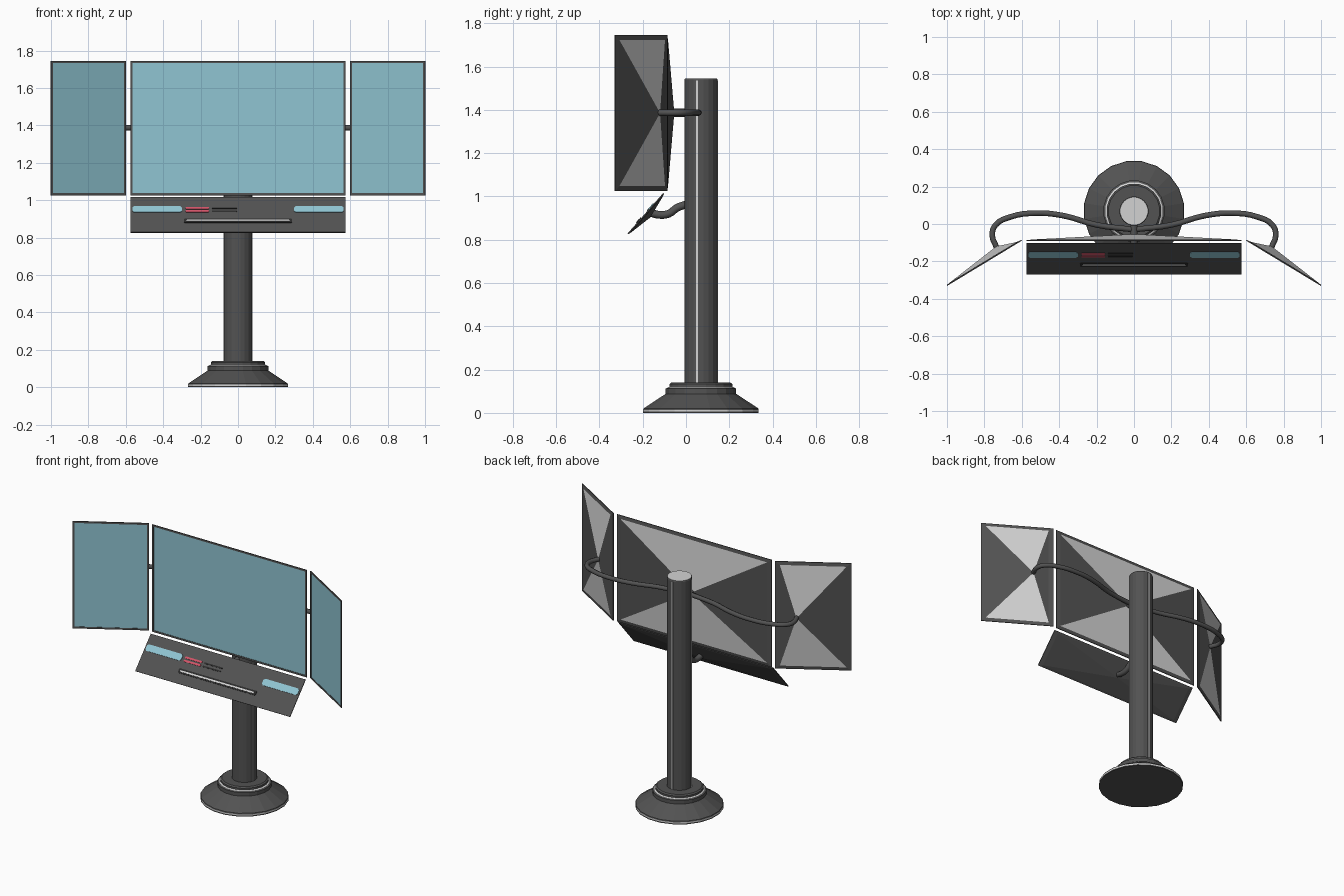
import bpy, bmesh, math
from mathutils import Vector as V

if "Cube" in bpy.data.objects:
    bpy.data.objects.remove(bpy.data.objects["Cube"])

def mat(name, rgb):
    m = bpy.data.materials.new(name)
    m.diffuse_color = (*rgb, 1)
    m.use_nodes = True
    m.node_tree.nodes["Principled BSDF"].inputs["Base Color"].default_value = m.diffuse_color
    return m

DARK = mat("dark_grey", (0.085, 0.085, 0.085))
LIGHT = mat("light_grey", (0.65, 0.65, 0.65))
GLASS = mat("pale_cyan", (0.28, 0.56, 0.65))
RED = mat("red", (0.65, 0.09, 0.14))
BLACK = mat("near_black", (0.025, 0.025, 0.025))

def finish(name, bm, mats, mirror=False):
    bmesh.ops.recalc_face_normals(bm, faces=bm.faces[:])
    me = bpy.data.meshes.new(name)
    bm.to_mesh(me)
    bm.free()
    for m in mats:
        me.materials.append(m)
    ob = bpy.data.objects.new(name, me)
    bpy.context.collection.objects.link(ob)
    if mirror:
        ob.modifiers.new("mirror", "MIRROR").use_clip = False
    return ob

def lathe(name, profile, sides, y, light_bands=()):
    """Closed turned shape; profile rows are (radius, z)."""
    bm = bmesh.new()
    rings = []
    for r, z in profile:
        rings.append([bm.verts.new((r * math.cos(2 * math.pi * (i + .5) / sides),
                                    y + r * math.sin(2 * math.pi * (i + .5) / sides), z))
                      for i in range(sides)])
    for k in range(len(rings) - 1):
        for i in range(sides):
            j = (i + 1) % sides
            f = bm.faces.new((rings[k][i], rings[k][j], rings[k + 1][j], rings[k + 1][i]))
            f.material_index = int(k in light_bands)
    bm.faces.new(rings[0])
    top = bm.faces.new(rings[-1])
    top.material_index = int(len(rings) - 1 in light_bands)
    return finish(name, bm, [DARK, LIGHT])

def panel(name, c, u, v, hw, hh, apex_u, depth, screen=True, light=True, mirror=False):
    """Thin framed panel with a low pyramid on its back."""
    n = v.cross(u)
    bm = bmesh.new()
    def ring(a, b, d):
        return [bm.verts.new(c + u * (a * s) + v * (b * t) + n * d)
                for s, t in ((-1, -1), (1, -1), (1, 1), (-1, 1))]
    front = ring(hw, hh, 0)
    rim = ring(hw, hh, 0.005)
    base = ring(hw - 0.03, hh - min(0.022, hh * .1), 0.009)
    for a, b in ((front, rim), (rim, base)):
        for i in range(4):
            j = (i + 1) % 4
            bm.faces.new((a[i], a[j], b[j], b[i]))
    apex = bm.verts.new(c + u * apex_u + n * depth)
    for i in range(4):
        f = bm.faces.new((base[i], base[(i + 1) % 4], apex))
        f.material_index = 1 if light and i % 2 == 0 else 0
    if screen:
        inner = ring(hw - 0.012, hh - 0.012, 0.0)
        glass = ring(hw - 0.012, hh - 0.012, 0.002)
        for a, b in ((front, inner), (inner, glass)):
            for i in range(4):
                j = (i + 1) % 4
                bm.faces.new((a[i], a[j], b[j], b[i]))
        bm.faces.new(glass).material_index = 2
    else:
        bm.faces.new(front)
    return finish(name, bm, [DARK, LIGHT, GLASS], mirror)

def tube(name, points, r, mirror=False):
    cu = bpy.data.curves.new(name, "CURVE")
    cu.dimensions = "3D"
    cu.bevel_depth = r
    cu.bevel_resolution = 2
    cu.resolution_u = 4
    cu.use_fill_caps = True
    sp = cu.splines.new("BEZIER")
    sp.bezier_points.add(len(points) - 1)
    for bp, p in zip(sp.bezier_points, points):
        bp.co = p
        bp.handle_left_type = bp.handle_right_type = "AUTO"
    cu.materials.append(DARK)
    ob = bpy.data.objects.new(name, cu)
    bpy.context.collection.objects.link(ob)
    if mirror:
        ob.modifiers.new("mirror", "MIRROR")
    return ob

X, Z = V((1, 0, 0)), V((0, 0, 1))
PY = 0.069  # pole centre in y

# Stepped round foot with light trim rings
lathe("foot", [(0.27, 0), (0.27, 0.007), (0.27, 0.014), (0.268, 0.021), (0.165, 0.088),
               (0.165, 0.112), (0.155, 0.117), (0.147, 0.121), (0.147, 0.133), (0.138, 0.14)],
      20, PY, (1, 6))

# Pole with light cap
lathe("pole", [(0.078, 0.13), (0.078, 1.538), (0.075, 1.545)], 20, PY, (2,))

# Thin vertical light strips on the pole
bm = bmesh.new()
for deg in (-13, 90, 193):
    a = math.radians(deg)
    d, t = V((math.cos(a), math.sin(a), 0)), V((-math.sin(a), math.cos(a), 0))
    vs = [[bm.verts.new(V((0, PY, z)) + d * r + t * w)
           for r, w in ((0.07, -0.004), (0.0795, -0.004), (0.0795, 0.004), (0.07, 0.004))]
          for z in (0.14, 1.535)]
    for i in range(4):
        j = (i + 1) % 4
        bm.faces.new((vs[0][i], vs[0][j], vs[1][j], vs[1][i]))
    bm.faces.new(vs[0])
    bm.faces.new(vs[1])
finish("pole_strips", bm, [LIGHT])

# Main screen and mirrored side screens
panel("main_screen", V((0, -0.092, 1.385)), X, Z, 0.575, 0.36, 0, 0.038)
side_dir = V((0.40, -0.242, 0))
panel("side_screens", V((0.799, -0.21, 1.385)), side_dir.normalized(), Z,
      side_dir.length / 2, 0.36, -0.10, 0.045, mirror=True)

# Tilted control panel
kc, kv = V((0, -0.1875, 0.9225)), V((0, 0.165, 0.187)).normalized()
kn = kv.cross(X)
panel("control_panel", kc, X, kv, 0.575, 0.125, 0, 0.03, screen=False, light=False)

def plate(name, u0, u1, v0, v1, m, h=0.004, ch=0.0, mirror=False):
    """Thin plate with clipped corners lying on the control panel."""
    bm = bmesh.new()
    outline = [(u0 + ch, v0), (u1 - ch, v0), (u1, v0 + ch), (u1, v1 - ch),
               (u1 - ch, v1), (u0 + ch, v1), (u0, v1 - ch), (u0, v0 + ch)]
    lo, hi = [[bm.verts.new(kc + X * a + kv * b - kn * d) for a, b in outline] for d in (-0.001, h)]
    for i in range(8):
        j = (i + 1) % 8
        bm.faces.new((lo[i], lo[j], hi[j], hi[i]))
    bm.faces.new(lo)
    bm.faces.new(hi)
    finish(name, bm, [m], mirror)

plate("touch_pads", 0.30, 0.565, 0.014, 0.058, GLASS, ch=0.01, mirror=True)
for k, v0 in enumerate((0.016, 0.038)):
    plate(f"red_button_{k}", -0.28, -0.155, v0, v0 + 0.013, RED, ch=0.003)
    plate(f"dark_button_{k}", -0.14, -0.005, v0 + 0.002, v0 + 0.011, BLACK, 0.003, 0.002)
plate("slot_frame", -0.288, 0.288, -0.06, -0.030, BLACK, 0.004, 0.005)
plate("slot_strip", -0.275, 0.275, -0.051, -0.041, LIGHT, 0.006, 0.002)

# Curved arms holding the screens and the control panel
AZ = 1.387
tube("side_arms", [(0, -0.03, AZ), (0.2, -0.005, AZ), (0.38, 0.045, AZ), (0.53, 0.058, AZ),
                   (0.66, 0.038, AZ), (0.74, -0.005, AZ), (0.758, -0.06, AZ),
                   (0.735, -0.125, AZ)], 0.015, mirror=True)
tube("main_mount", [(0, -0.06, AZ), (0, 0.01, AZ)], 0.02)
tube("panel_arm", [(0, -0.165, 0.925), (0, -0.125, 0.915), (0, -0.08, 0.92),
                   (0, -0.04, 0.948), (0, 0.01, 0.965)], 0.018)
